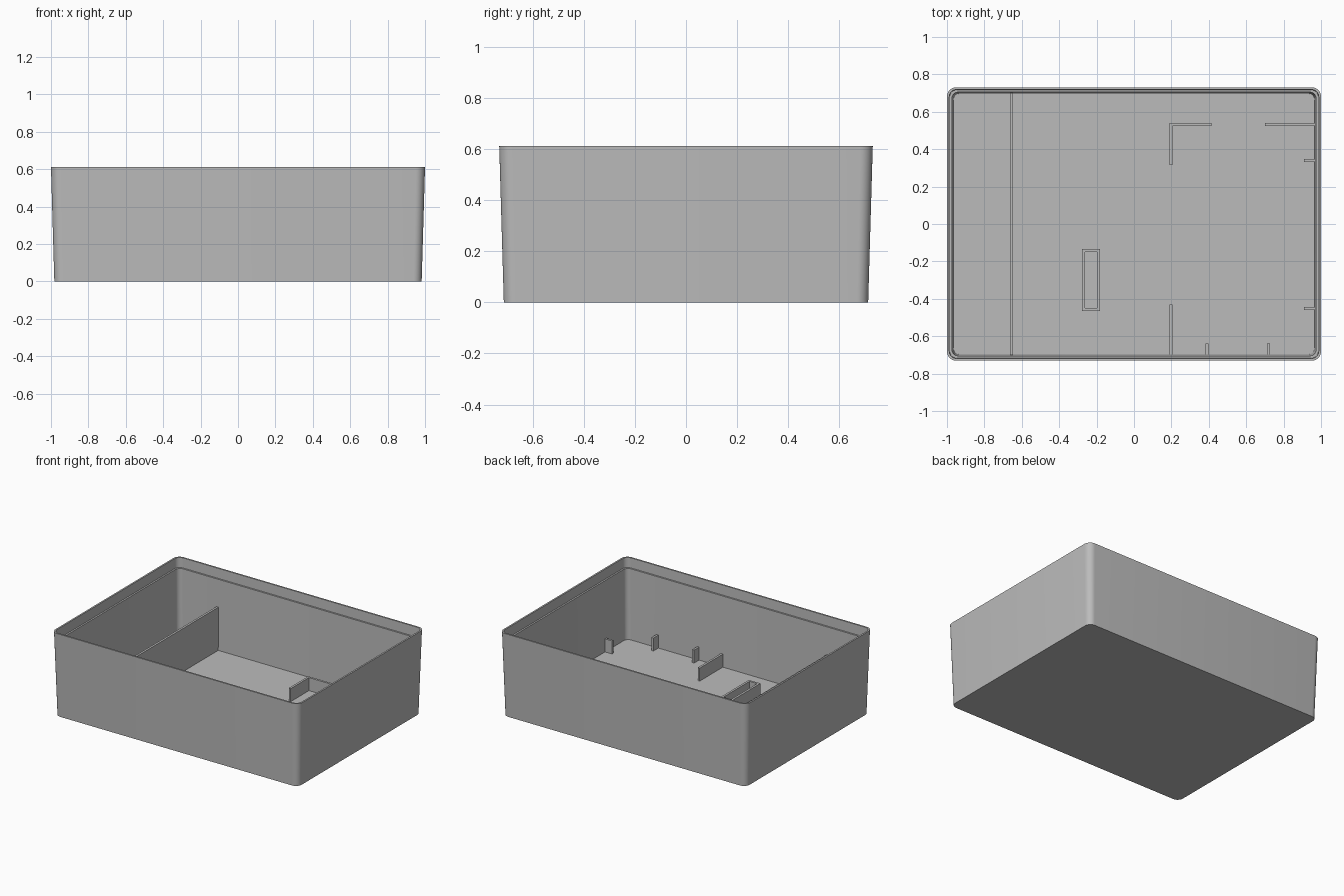
import bpy, bmesh, math

if "Cube" in bpy.data.objects:
    bpy.data.objects.remove(bpy.data.objects["Cube"], do_unlink=True)

# Single grey plastic
grey = bpy.data.materials.new("plain_grey")
grey.use_nodes = True
GREY = (0.5, 0.5, 0.5, 1)
grey.diffuse_color = GREY
grey.node_tree.nodes["Principled BSDF"].inputs["Base Color"].default_value = GREY

FLOOR = 0.025
WALL = 0.016
LOW = 0.12


def finish(name, bm):
    bmesh.ops.recalc_face_normals(bm, faces=bm.faces)
    mesh = bpy.data.meshes.new(name)
    bm.to_mesh(mesh)
    bm.free()
    mesh.materials.append(grey)
    obj = bpy.data.objects.new(name, mesh)
    bpy.context.collection.objects.link(obj)
    return obj


def rounded_ring(bm, hx, hy, r, z, steps=8):
    verts = []
    for k, (sx, sy) in enumerate([(1, 1), (-1, 1), (-1, -1), (1, -1)]):
        for i in range(steps + 1):
            a = math.pi / 2 * (k + i / steps)
            verts.append(bm.verts.new((sx * (hx - r) + r * math.cos(a),
                                       sy * (hy - r) + r * math.sin(a), z)))
    return verts


def rib(name, x0, x1, y0, y1, top):
    bm = bmesh.new()
    bmesh.ops.create_cube(bm, size=1)
    z0 = FLOOR - 0.01
    for v in bm.verts:
        v.co = (x1 if v.co.x > 0 else x0, y1 if v.co.y > 0 else y0,
                top if v.co.z > 0 else z0)
    return finish(name, bm)


# Tapered tray: outside, rim, stepped lip, inside wall, floor
bm = bmesh.new()
profile = [(0.982, 0.713, 0.045, 0), (1.0, 0.731, 0.05, 0.612),
           (0.988, 0.719, 0.04, 0.612), (0.986, 0.717, 0.04, 0.54),
           (0.974, 0.705, 0.035, 0.54), (0.966, 0.697, 0.035, FLOOR)]
rings = [rounded_ring(bm, *p) for p in profile]
for a, b in zip(rings, rings[1:]):
    n = len(a)
    for i in range(n):
        j = (i + 1) % n
        bm.faces.new((a[i], a[j], b[j], b[i]))
bm.faces.new(rings[0])
bm.faces.new(rings[-1])
tray = finish("tray", bm)
bpy.context.view_layer.objects.active = tray
tray.select_set(True)
bpy.ops.object.shade_smooth_by_angle(angle=math.radians(30))

# Tall divider across the left end of the tray
rib("tall_divider", -0.664, -0.648, -0.70, 0.70, 0.34)

# Low ribs locating the compartment on the +x side
rib("corner_rib_long", 0.19, 0.415, 0.525, 0.525 + WALL, LOW)
rib("corner_rib_short", 0.19, 0.19 + WALL, 0.315, 0.53, LOW)
rib("side_rib_long", 0.70, 0.97, 0.525, 0.525 + WALL, LOW)
rib("front_rib_long", 0.19, 0.19 + WALL, -0.70, -0.43, LOW)
for i, y in enumerate((0.34, -0.453)):
    rib(f"side_stub_{i + 1}", 0.91, 0.97, y - WALL / 2, y + WALL / 2, LOW)
for i, x in enumerate((0.39, 0.72)):
    rib(f"front_stub_{i + 1}", x - WALL / 2, x + WALL / 2, -0.70, -0.64, LOW)

# Small open-topped rectangular pocket
X0, X1, Y0, Y1 = -0.277, -0.183, -0.465, -0.133
rib("pocket_wall_right", X0, X0 + WALL, Y0, Y1, LOW)
rib("pocket_wall_left", X1 - WALL, X1, Y0, Y1, LOW)
rib("pocket_wall_front", X0 + WALL, X1 - WALL, Y0, Y0 + WALL, LOW)
rib("pocket_wall_back", X0 + WALL, X1 - WALL, Y1 - WALL, Y1, LOW)
